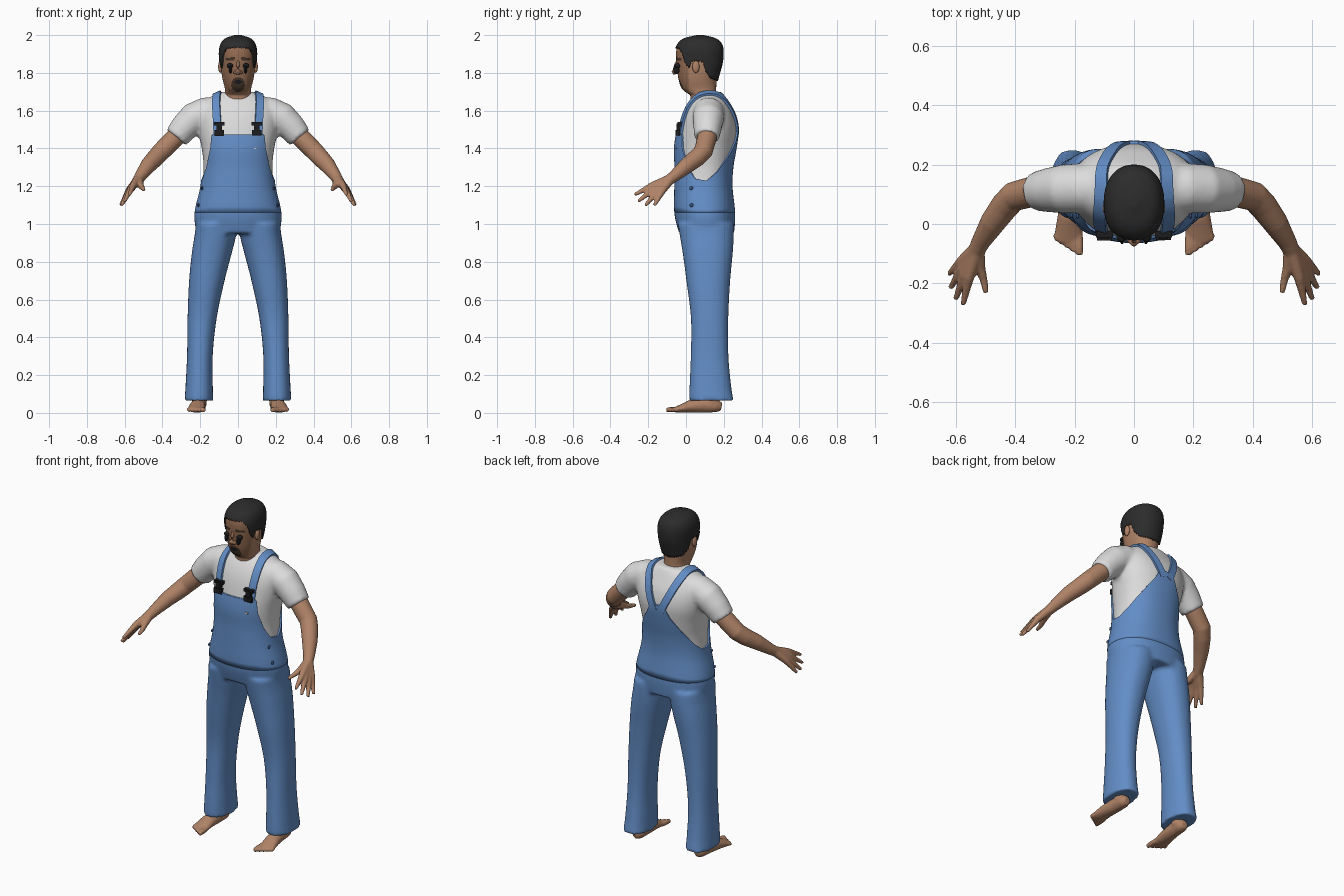
import bpy, bmesh, math
from mathutils import Vector
from mathutils.bvhtree import BVHTree

cube = bpy.data.objects.get("Cube")
if cube:
    bpy.data.objects.remove(cube)


def material(name, r, g, b):
    m = bpy.data.materials.new(name)
    m.use_nodes = True
    m.diffuse_color = (r, g, b, 1)
    m.node_tree.nodes["Principled BSDF"].inputs["Base Color"].default_value = (r, g, b, 1)
    return m


denim = material("denim blue", .125, .27, .57)
cotton = material("white cotton", .72, .72, .72)
skin = material("skin", .43, .225, .135)
face_skin = material("face skin", .30, .15, .085)
hair_mat = material("black hair", .025, .025, .025)
beard = material("dark beard", .06, .035, .022)
black = material("black plastic", .012, .012, .014)
navy = material("navy button", .04, .09, .22)


def sample(table, x):
    """Smooth interpolation of table rows keyed by their first column."""
    n = len(table)
    i = 0
    while i < n - 2 and table[i + 1][0] <= x:
        i += 1
    a, b = table[i], table[i + 1]
    h = b[0] - a[0]
    u = min(1, max(0, (x - a[0]) / h))

    def slope(k, c):
        lo, hi = table[max(k - 1, 0)], table[min(k + 1, n - 1)]
        return (hi[c] - lo[c]) / (hi[0] - lo[0]) * h
    out = []
    for c in range(1, len(a)):
        d, p, q = b[c] - a[c], slope(i, c), slope(i + 1, c)
        out.append(a[c] + u * p + u * u * (3 * d - 2 * p - q) + u ** 3 * (p + q - 2 * d))
    return out


def linear(table, x):
    for a, b in zip(table, table[1:]):
        if x <= b[0]:
            return a[1] + (b[1] - a[1]) * (x - a[0]) / (b[0] - a[0])
    return table[-1][1]


def body_point(table, t, z, off=0):
    """Point on a rounded column; t is the angle from the front."""
    cx, cy, rx, ry = sample(table, z)
    s, c = math.sin(t), math.cos(t)
    return Vector((cx + (rx + off) * math.copysign(abs(s) ** .9, s),
                   cy - (ry + off) * math.copysign(abs(c) ** .9, c), z))


def add_rings(bm, rings, caps=(True, True)):
    vs = [[bm.verts.new(p) for p in r] for r in rings]
    n = len(vs[0])
    for a, b in zip(vs, vs[1:]):
        for i in range(n):
            bm.faces.new((a[i], a[(i + 1) % n], b[(i + 1) % n], b[i]))
    for cap, ring in zip(caps, (vs[0], vs[-1])):
        if cap:
            bm.faces.new(ring)


def column(bm, table, lo, hi, rows=30, segs=48, off=0):
    add_rings(bm, [[body_point(table, math.tau * i / segs, lo + (hi - lo) * k / rows, off)
                    for i in range(segs)] for k in range(rows + 1)])


def tube(bm, pts, segs=16):
    """Sweep along (x, y, z, width radius, optional height radius)."""
    rings = []
    for i, p in enumerate(pts):
        d = Vector(pts[min(i + 1, len(pts) - 1)][:3]) - Vector(pts[max(i - 1, 0)][:3])
        side = d.cross(Vector((0, 0, 1)))
        side = side.normalized() if side.length > d.length * .1 else Vector((1, 0, 0))
        up = side.cross(d).normalized()
        rings.append([Vector(p[:3]) + side * math.cos(a) * p[3] + up * math.sin(a) * p[-1]
                      for a in (math.tau * k / segs for k in range(segs))])
    add_rings(bm, rings)


def ball(bm, loc, size):
    r = bmesh.ops.create_uvsphere(bm, u_segments=20, v_segments=12, radius=1)
    for v in r["verts"]:
        v.co = Vector(loc) + Vector([a * b for a, b in zip(v.co, size)])


def finish(name, bm, *mats, smooth=True, voxel=0, relax=0, mirror=False):
    bmesh.ops.recalc_face_normals(bm, faces=bm.faces[:])
    me = bpy.data.meshes.new(name)
    bm.to_mesh(me)
    bm.free()
    for m in mats:
        me.materials.append(m)
    for p in me.polygons:
        p.use_smooth = smooth
    ob = bpy.data.objects.new(name, me)
    bpy.context.collection.objects.link(ob)
    if voxel:
        r = ob.modifiers.new("blend", "REMESH")
        r.mode, r.voxel_size, r.use_smooth_shade = "VOXEL", voxel, True
        s = ob.modifiers.new("relax", "SMOOTH")
        s.factor, s.iterations = .5, relax
    if mirror:
        ob.modifiers.new("mirror", "MIRROR")
    return ob


def shell(name, table, lo, hi, mat, off, rows, cap=False, segs=128):
    """Garment or hair layer whose edges follow functions of the angle."""
    bm, rings = bmesh.new(), []
    steps = [0] + list(range(rows + 1)) + [rows]
    for j, k in enumerate(steps):
        o = -.004 if j in (0, len(steps) - 1) else off
        f = math.sin(k / rows * math.pi / 2)
        ring = []
        for i in range(segs):
            t = math.tau * i / segs
            deg = math.degrees(min(t, math.tau - t))
            ring.append(body_point(table, t, lo(deg) + (hi(deg) - lo(deg)) * f, o))
        rings.append(ring)
    add_rings(bm, rings, (False, cap))
    return finish(name, bm, mat)


# Shirt: torso and both sleeves blended together
TORSO = [(.94, 0, .11, .21, .135), (1.05, 0, .10, .222, .152), (1.2, 0, .092, .19, .145),
         (1.3, 0, .095, .182, .147), (1.4, 0, .102, .192, .157), (1.5, 0, .115, .212, .155),
         (1.58, 0, .118, .215, .137), (1.64, 0, .118, .19, .108), (1.68, 0, .122, .13, .082),
         (1.7, 0, .125, .085, .066)]
bm = bmesh.new()
column(bm, TORSO, 1.1, 1.7)
for s in (1, -1):
    tube(bm, [(s * .1, .12, 1.6, .075), (s * .17, .12, 1.588, .084), (s * .235, .118, 1.56, .083),
              (s * .285, .114, 1.51, .075), (s * .328, .11, 1.458, .066)], 24)
shirt = finish("shirt", bm, cotton, voxel=.011, relax=5)

# Trousers: hips and both legs blended together
LEG = [(.065, .207, .135, .076, .118), (.12, .206, .13, .073, .112), (.3, .202, .125, .068, .1),
       (.5, .19, .125, .077, .099), (.7, .165, .118, .094, .116), (.85, .138, .115, .106, .133),
       (.94, .12, .11, .11, .143), (1.0, .115, .105, .108, .148)]
bm = bmesh.new()
column(bm, TORSO, .95, 1.2, off=.009)
column(bm, LEG, .065, 1.0)
column(bm, [(z, -x, y, a, b) for z, x, y, a, b in LEG], .065, 1.0)
finish("trousers", bm, denim, voxel=.011, relax=4)

# Bib: high in front, low under the arms, pointed at the back
BIB = [(0, 1.475), (38, 1.475), (45, 1.4), (60, 1.3), (75, 1.24), (95, 1.23), (115, 1.275),
       (140, 1.36), (160, 1.44), (170, 1.5), (180, 1.51)]
shell("bib", TORSO, lambda d: 1.06, lambda d: linear(BIB, d), denim, .009, 20)

# Shoulder straps laid on the shirt, with buckles
tree = BVHTree.FromObject(shirt, bpy.context.evaluated_depsgraph_get())
STRAP = [(0, .115, -.05, 1.48), (1, .115, -.03, 1.55), (2, .117, .01, 1.63), (3, .118, .06, 1.69),
         (4, .117, .13, 1.71), (5, .1, .2, 1.66), (6, .065, .26, 1.57), (7, .02, .28, 1.47)]
for s, word in ((1, "left"), (-1, "right")):
    hits = []
    for k in range(43):
        x, y, z = sample(STRAP, k / 6)
        hits.append(tree.find_nearest(Vector((s * x, y, z)))[:2])
    rings = []
    for k, (p, n) in enumerate(hits):
        side = (hits[min(k + 1, 42)][0] - hits[max(k - 1, 0)][0]).cross(n).normalized() * .021
        rings.append([p - side - n * .01, p + side - n * .01, p + side + n * .011, p - side + n * .011])
    bm = bmesh.new()
    add_rings(bm, rings)
    finish(word + "_strap", bm, denim, smooth=False)

    bm = bmesh.new()
    for z, w, h in ((1.54, .058, .018), (1.515, .03, .05), (1.488, .05, .03)):
        p, n = tree.find_nearest(Vector((s * .112, -.08, z)))[:2]
        r = bmesh.ops.create_cube(bm, size=1)
        for v in r["verts"]:
            v.co = p + n * .014 + Vector((v.co.x * w, v.co.y * .022, v.co.z * h))
    finish(word + "_buckle", bm, black, smooth=False)

    # Hip buttons
    bm = bmesh.new()
    for z in (1.1, 1.19):
        ball(bm, body_point(TORSO, s * math.radians(68), z, .011), (.006, .01, .01))
    finish(word + "_hip_buttons", bm, navy)

# Small white tag on the bib
bm = bmesh.new()
bmesh.ops.create_cube(bm, size=1)
spot = body_point(TORSO, math.radians(25), 1.4, .011)
for v in bm.verts:
    v.co = spot + Vector((v.co.x * .02, v.co.y * .008, v.co.z * .007))
finish("bib_tag", bm, cotton, smooth=False)

# Arms with hands
bm = bmesh.new()
tube(bm, [(.27, .115, 1.53, .05), (.33, .112, 1.46, .052), (.405, .092, 1.385, .05),
          (.435, .06, 1.352, .048), (.475, .005, 1.31, .043), (.515, -.06, 1.255, .032),
          (.535, -.1, 1.225, .027)])
wrist = Vector((.526, -.08, 1.24))
for tip in ((.575, -.272, 1.155), (.6, -.253, 1.12), (.617, -.215, 1.098), (.622, -.168, 1.098)):
    tip = Vector(tip)
    knuckle = wrist.lerp(tip, .52) + Vector((.004, 0, .008))
    tube(bm, [(*wrist, .026), (*knuckle, .0185), (*knuckle.lerp(tip, .6), .0125), (*tip, .009)], 12)
tube(bm, [(*wrist, .024), (.517, -.15, 1.205, .018), (.505, -.19, 1.19, .013), (.498, -.232, 1.182, .009)], 12)
finish("arms", bm, skin, voxel=.006, relax=2, mirror=True)

# Feet with toes
bm = bmesh.new()
tube(bm, [(.205, .188, .032, .02, .022), (.206, .16, .038, .035), (.208, .1, .042, .038, .041),
          (.215, .02, .034, .043, .033), (.22, -.03, .022, .047, .021), (.222, -.06, .016, .043, .014)])
tube(bm, [(.205, .135, .04, .04), (.205, .135, .2, .042)])
for k in range(5):
    x, r = .184 + .019 * k, .0145 - .001 * k
    tube(bm, [(x + .002, -.035, .02, r), (x, -.075 + .008 * k, .018, r), (x, -.104 + .012 * k, r + .001, r * .85)], 10)
finish("feet", bm, skin, voxel=.006, relax=2, mirror=True)

# Head, with face colours picked by position
HEAD = [(1.6, 0, .1, .078, .078), (1.68, 0, .092, .07, .07), (1.7, 0, .078, .068, .082),
        (1.72, 0, .068, .07, .092), (1.76, 0, .062, .08, .1), (1.8, 0, .064, .087, .109),
        (1.86, 0, .068, .092, .12), (1.92, 0, .07, .093, .121), (1.96, 0, .073, .081, .106),
        (1.985, 0, .074, .056, .072), (2.0, 0, .075, .01, .012)]
bm = bmesh.new()
column(bm, HEAD, 1.6, 1.95, rows=84, segs=128)
for f in bm.faces:
    c = f.calc_center_median()
    x, z = abs(c.x), c.z
    if c.y > .015 or z < 1.7:
        continue
    f.material_index = 1
    if (x / .036) ** 2 + ((z - 1.738) / .038) ** 2 < 1:
        f.material_index = 2
    if (x / .022) ** 2 + ((z - 1.752) / .009) ** 2 < 1:
        f.material_index = 3
    if .016 < x < .064 and abs(z - 1.878 + x * .1) < .007:
        f.material_index = 2
finish("head", bm, skin, face_skin, beard, black)

# Nose
bm = bmesh.new()
tube(bm, [(0, -.045, 1.865, .008), (0, -.056, 1.835, .01), (0, -.064, 1.81, .014), (0, -.058, 1.792, .01)])
for s in (1, -1):
    ball(bm, (s * .014, -.052, 1.802), (.011, .014, .01))
finish("nose", bm, face_skin, voxel=.004, relax=3)

# Eyes and ears
for s, word in ((1, "left"), (-1, "right")):
    bm = bmesh.new()
    ball(bm, (s * .042, -.044, 1.838), (.017, .016, .014))
    ball(bm, (s * .04, -.05, 1.82), (.008, .018, .024))
    finish(word + "_eye", bm, black)
    bm = bmesh.new()
    ball(bm, (s * .094, .052, 1.832), (.011, .019, .032))
    finish(word + "_ear", bm, skin)

# Hair: fringe, sideburns and a ragged nape
HAIRLINE = [(0, 1.935), (34, 1.932), (48, 1.905), (58, 1.85), (68, 1.825), (74, 1.865), (98, 1.86),
            (108, 1.81), (125, 1.775), (150, 1.765), (180, 1.76)]
shell("hair", HEAD, lambda d: linear(HAIRLINE, d) + .005 * math.sin(d * 1.3),
      lambda d: 2.0, hair_mat, .008, 28, cap=True)
